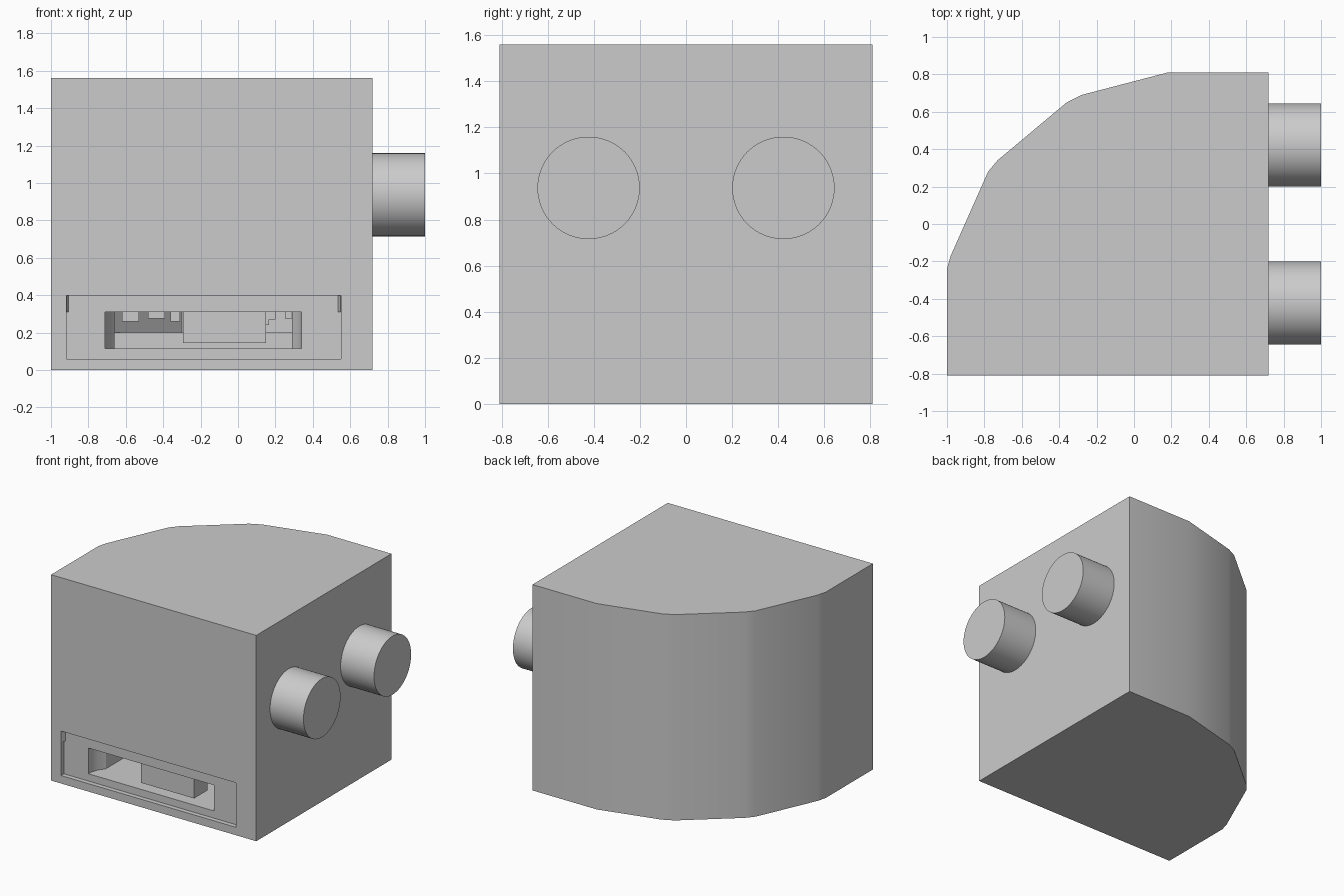
import bpy
import bmesh
from math import radians
from mathutils import Matrix

cube = bpy.data.objects.get("Cube")
if cube:
    bpy.data.objects.remove(cube, do_unlink=True)

grey = bpy.data.materials.new("plain grey")
grey.use_nodes = True
colour = (0.6, 0.6, 0.6, 1)
grey.diffuse_color = colour
grey.node_tree.nodes["Principled BSDF"].inputs["Base Color"].default_value = colour


def add_object(name, bm):
    bmesh.ops.recalc_face_normals(bm, faces=bm.faces)
    mesh = bpy.data.meshes.new(name)
    bm.to_mesh(mesh)
    bm.free()
    mesh.materials.append(grey)
    obj = bpy.data.objects.new(name, mesh)
    bpy.context.collection.objects.link(obj)
    return obj


def prism(name, outline, low, high):
    """Extrude a plan outline upwards from low to high."""
    bm = bmesh.new()
    face = bm.faces.new([bm.verts.new((x, y, low)) for x, y in outline])
    top = bmesh.ops.extrude_face_region(bm, geom=[face])["geom"]
    verts = [g for g in top if isinstance(g, bmesh.types.BMVert)]
    bmesh.ops.translate(bm, verts=verts, vec=(0, 0, high - low))
    return add_object(name, bm)


def box(name, x0, x1, y0, y1, low, high):
    return prism(name, [(x0, y0), (x1, y0), (x1, y1), (x0, y1)], low, high)


def select_only(obj):
    bpy.ops.object.select_all(action='DESELECT')
    obj.select_set(True)
    bpy.context.view_layer.objects.active = obj


def smooth(obj, angle=30):
    select_only(obj)
    bpy.ops.object.shade_smooth_by_angle(angle=radians(angle))


def cut(obj, cutter):
    mod = obj.modifiers.new("cut", 'BOOLEAN')
    mod.operation = 'DIFFERENCE'
    mod.solver = 'EXACT'
    mod.object = cutter
    cutter.hide_render = True
    select_only(obj)
    bpy.ops.object.modifier_apply(modifier=mod.name)
    bpy.data.objects.remove(cutter, do_unlink=True)


# Housing with a faceted, rounded back right corner
body = prism("housing", [
    (-1, -.81), (.72, -.81), (.72, .81), (.18, .81), (-.28, .69), (-.36, .65),
    (-.73, .34), (-.78, .28), (-.98, -.17), (-1, -.24)], 0, 1.56)

# Shallow front recess, slot with curved ends, and the deeper cavity
MID = -.185
cut(body, box("recess_cutter", -.917, .55, -.9, -.775, .06, .397))
side = [(-.71, -.9), (-.71, -.74), (-.695, -.69), (-.66, -.64), (-.66, -.1)]
mirrored = [(2 * MID - x, y) for x, y in reversed(side)]
cut(body, prism("slot_cutter", side + mirrored, .115, .31))
cut(body, prism("cavity_cutter", [
    (-.66, -.2), (.29, -.2), (.29, .3), (-.3, .3), (-.66, -.1)], .2, .31))
smooth(body)

# Slanted fillers in the upper corners of the recess
for name, sign in (("right_recess_corner", -1), ("left_recess_corner", 1)):
    prism(name, [(MID + sign * x, y) for x, y in
                 ((.734, -.81), (.72, -.775), (.734, -.775))], .31, .397)

# Block and small tabs hanging from the slot ceiling
box("hanging_block", -.295, .15, -.74, -.58, .145, .312)
for i, (x0, x1, low) in enumerate((
        (-.62, -.53, .26), (-.48, -.39, .275), (-.36, -.31, .26),
        (.15, .165, .24), (.165, .2, .27), (.25, .29, .275))):
    box(f"ceiling_tab_{i + 1}", x0, x1, -.62, -.56, low, .312)

# Two round pegs on the left side
for name, y in (("front_peg", -.4225), ("back_peg", .4225)):
    bm = bmesh.new()
    bmesh.ops.create_cone(
        bm, cap_ends=True, segments=64, radius1=.222, radius2=.222, depth=.28,
        matrix=Matrix.Translation((.86, y, .937)) @ Matrix.Rotation(radians(90), 4, 'Y'))
    smooth(add_object(name, bm))
